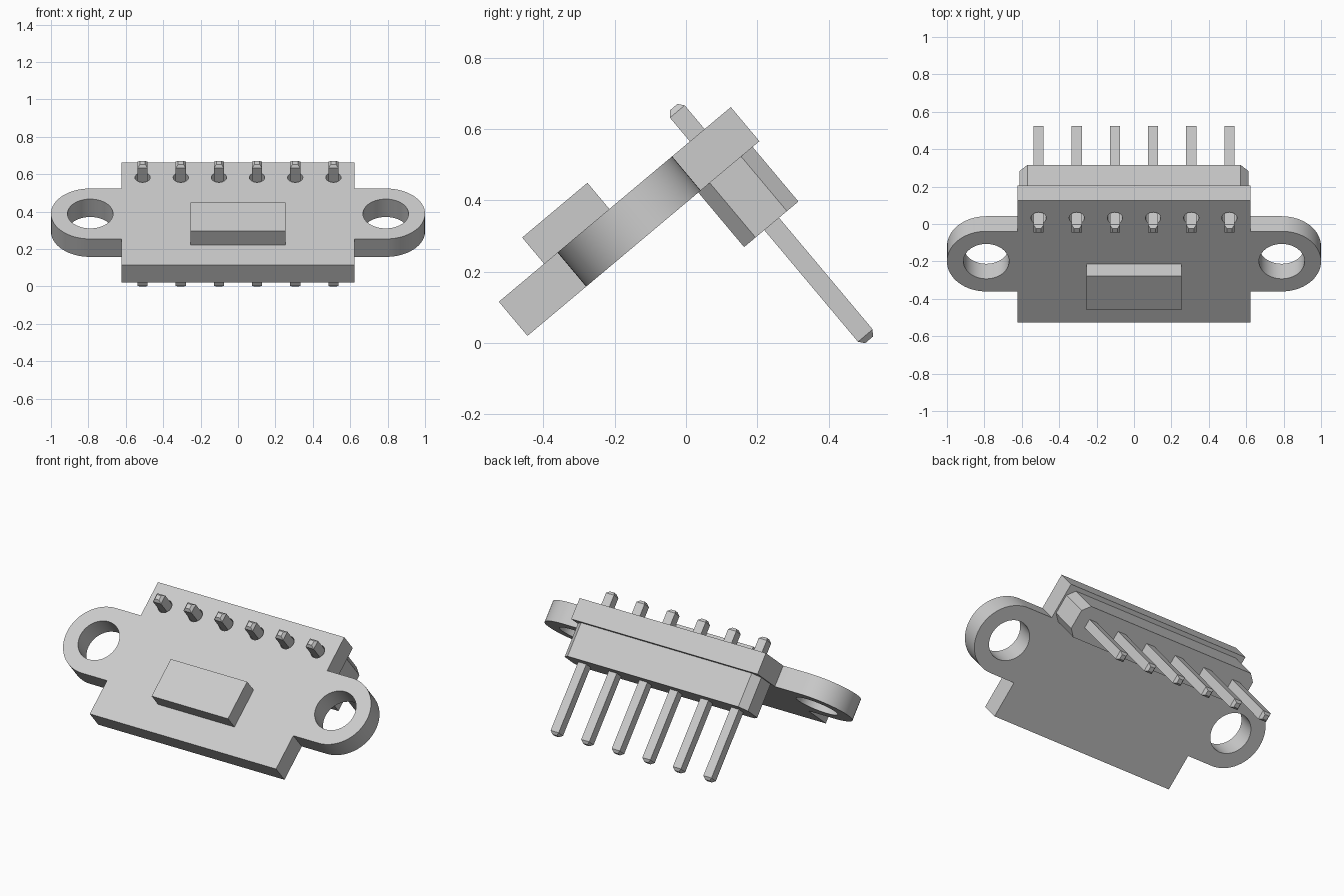
import bpy, bmesh, math
from mathutils import Matrix

if "Cube" in bpy.data.objects:
    bpy.data.objects.remove(bpy.data.objects["Cube"])

# Whole assembly lies flat in local space (x, u, w), then tilts about x
TILT = Matrix.Translation((0, -0.445, 0.02)) @ Matrix.Rotation(math.radians(40), 4, 'X')

grey = bpy.data.materials.new("light grey")
grey.diffuse_color = (0.6, 0.6, 0.6, 1)
grey.use_nodes = True
grey.node_tree.nodes["Principled BSDF"].inputs["Base Color"].default_value = grey.diffuse_color


def arc(cx, cy, r, a0, a1, n):
    return [(cx + r * math.cos(math.radians(a0 + (a1 - a0) * i / n)),
             cy + r * math.sin(math.radians(a0 + (a1 - a0) * i / n))) for i in range(n + 1)]


def circle(cx, cy, r, n):
    return arc(cx, cy, r, 0, 360, n)[:-1]


def plate(name, loops, w0, w1):
    """Extrude an outline with optional holes from w0 to w1."""
    cu = bpy.data.curves.new(name, 'CURVE')
    cu.dimensions = '2D'
    cu.fill_mode = 'BOTH'
    cu.extrude = (w1 - w0) / 2
    for pts in loops:
        sp = cu.splines.new('POLY')
        sp.points.add(len(pts) - 1)
        for p, (x, y) in zip(sp.points, pts):
            p.co = (x, y, 0, 1)
        sp.use_cyclic_u = True
    ob = bpy.data.objects.new(name, cu)
    bpy.context.collection.objects.link(ob)
    ob.matrix_world = TILT @ Matrix.Translation((0, 0, (w0 + w1) / 2))
    bpy.ops.object.select_all(action='DESELECT')
    ob.select_set(True)
    bpy.context.view_layer.objects.active = ob
    bpy.ops.object.convert(target='MESH')
    ob = bpy.context.object
    bm = bmesh.new()
    bm.from_mesh(ob.data)
    bmesh.ops.remove_doubles(bm, verts=bm.verts, dist=1e-5)
    bmesh.ops.recalc_face_normals(bm, faces=bm.faces)
    bm.to_mesh(ob.data)
    bm.free()
    ob.data.materials.clear()
    ob.data.materials.append(grey)
    bpy.ops.object.shade_smooth_by_angle(angle=math.radians(30))
    return ob


PIN_X = [(i - 2.5) * 0.204 for i in range(6)]
PIN_U = 0.727
HALF, LENGTH, EAR_X, EAR_U, EAR_R = 0.622, 0.85, 0.79, 0.425, 0.21

# Board with rounded mounting ears, screw holes and pin holes
outline = ([(-HALF, 0), (HALF, 0), (HALF, EAR_U - EAR_R)]
           + arc(EAR_X, EAR_U, EAR_R, -90, 90, 32)
           + [(HALF, EAR_U + EAR_R), (HALF, LENGTH), (-HALF, LENGTH), (-HALF, EAR_U + EAR_R)]
           + arc(-EAR_X, EAR_U, EAR_R, 90, 270, 32)
           + [(-HALF, EAR_U - EAR_R)])
holes = [circle(s * EAR_X, EAR_U, 0.122, 48) for s in (-1, 1)]
holes += [circle(x, PIN_U, 0.041, 24) for x in PIN_X]
plate("board", [outline] + holes, 0, 0.125)

# Raised component on the front of the board
plate("component", [[(-0.255, 0.166), (0.255, 0.166), (0.255, 0.405), (-0.255, 0.405)]],
      0.125, 0.221)

# Header body with chamfered corners behind the board
hx, u0, u1, c = 0.612, 0.626, 0.825, 0.042
plate("header_body", [[(-hx + c, u0), (hx - c, u0), (hx, u0 + c), (hx, u1 - c),
                       (hx - c, u1), (-hx + c, u1), (-hx, u1 - c), (-hx, u0 + c)]], -0.2, 0)

# Square pins with tapered tips
for i, x in enumerate(PIN_X):
    bm = bmesh.new()
    rings = []
    for w, h in ((-0.625, 0.014), (-0.609, 0.027), (0.212, 0.027), (0.228, 0.014)):
        rings.append([bm.verts.new((x + sx * h, PIN_U + sy * h, w))
                      for sx, sy in ((-1, -1), (1, -1), (1, 1), (-1, 1))])
    for a, b in zip(rings, rings[1:]):
        for k in range(4):
            bm.faces.new((a[k], a[(k + 1) % 4], b[(k + 1) % 4], b[k]))
    bm.faces.new(rings[0][::-1])
    bm.faces.new(rings[-1])
    me = bpy.data.meshes.new(f"pin_{i + 1}")
    bm.to_mesh(me)
    bm.free()
    me.materials.append(grey)
    ob = bpy.data.objects.new(f"pin_{i + 1}", me)
    ob.matrix_world = TILT
    bpy.context.collection.objects.link(ob)
